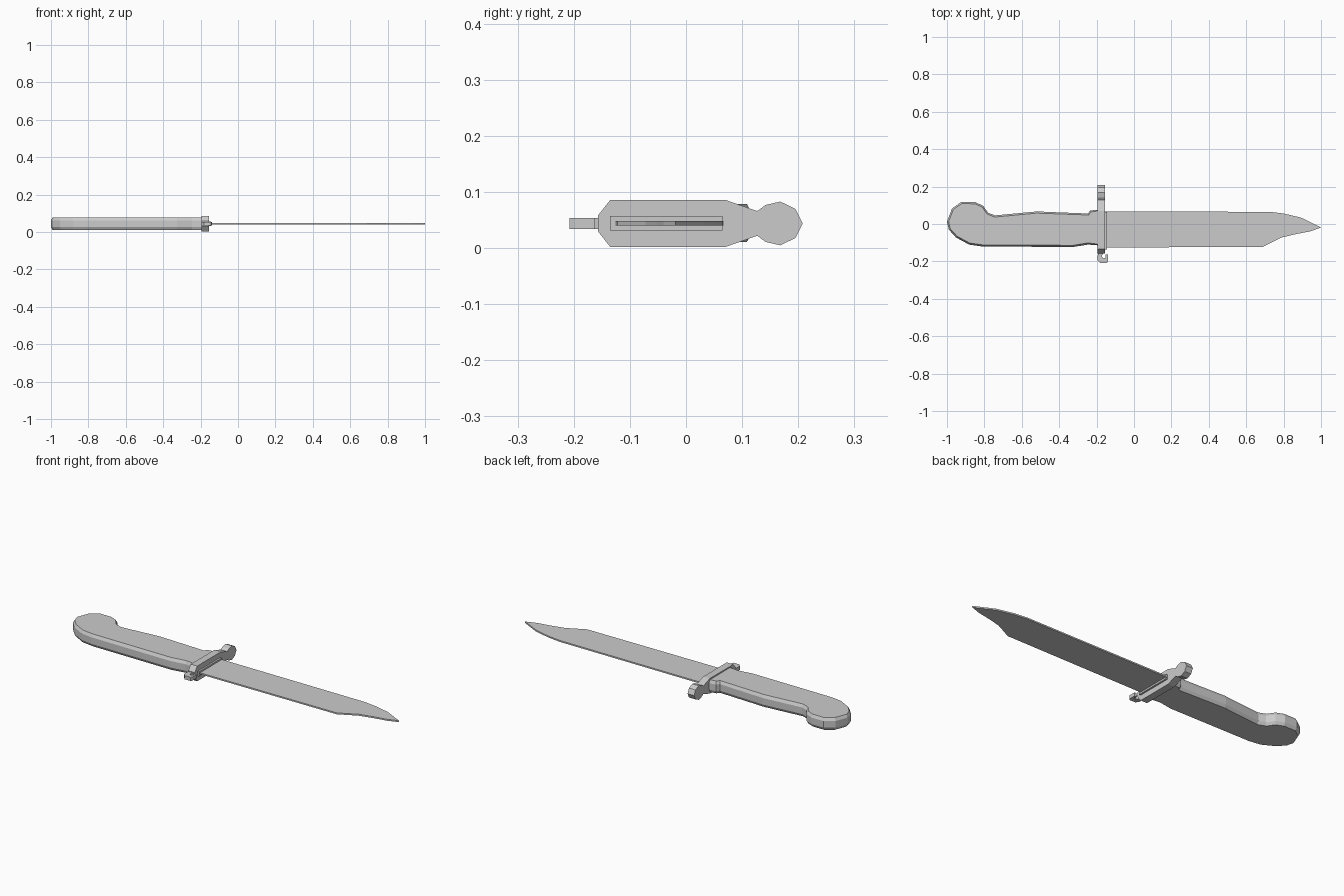
import bpy, bmesh
from mathutils import Vector

if "Cube" in bpy.data.objects:
    bpy.data.objects.remove(bpy.data.objects["Cube"])

MID = 0.044  # height of the blade plane


def loft(name, rings):
    """Skin a stack of equal-length point rings and cap both ends."""
    bm = bmesh.new()
    rows = [[bm.verts.new(p) for p in ring] for ring in rings]
    n = len(rows[0])
    for a, b in zip(rows, rows[1:]):
        for i in range(n):
            j = (i + 1) % n
            bm.faces.new((a[i], a[j], b[j], b[i]))
    bm.faces.new(rows[0][::-1])
    bm.faces.new(rows[-1])
    bmesh.ops.recalc_face_normals(bm, faces=bm.faces[:])
    mesh = bpy.data.meshes.new(name)
    bm.to_mesh(mesh)
    bm.free()
    ob = bpy.data.objects.new(name, mesh)
    bpy.context.collection.objects.link(ob)
    return ob


def inset(pts, d):
    """Move a clockwise outline inward by d."""
    out = []
    for i, p in enumerate(pts):
        p = Vector(p)
        e1 = (p - Vector(pts[i - 1])).normalized()
        e2 = (Vector(pts[(i + 1) % len(pts)]) - p).normalized()
        n = (Vector((e1.y, -e1.x)) + Vector((e2.y, -e2.x))).normalized()
        out.append(tuple(p + n * d))
    return out


def plate(name, pts, half):
    return loft(name, [[(x, y, MID + s * half) for x, y in pts] for s in (-1, 1)])


def cross_plate(name, pts, x0, x1):
    return loft(name, [[(x, y, z) for y, z in pts] for x in (x0, x1)])


# Handle: grip with rounded, hooked pommel and chamfered rims (clockwise outline)
grip = [(-0.18, -0.115), (-0.246, -0.11), (-0.326, -0.123), (-0.813, -0.12),
        (-0.882, -0.11), (-0.952, -0.072), (-0.99, -0.03), (-1.0, 0.013),
        (-0.973, 0.083), (-0.925, 0.117), (-0.85, 0.117), (-0.807, 0.098),
        (-0.78, 0.06), (-0.743, 0.046), (-0.52, 0.067), (-0.246, 0.056),
        (-0.235, 0.072), (-0.18, 0.077)]
small = inset(grip, 0.009)
loft("handle", [[(x, y, z) for x, y in ring] for ring, z in
                ((small, 0.011), (grip, 0.027), (grip, 0.063), (small, 0.079))])

# Blade: thin clip-point plate
blade = [(-0.18, 0.067), (0.727, 0.065), (0.80, 0.056), (0.893, 0.034),
         (1.0, -0.019), (0.94, -0.04), (0.87, -0.053), (0.79, -0.072),
         (0.69, -0.122), (-0.18, -0.126)]
plate("blade", blade, 0.004)

# Guard: cross bar tapering to a round upper lug, symmetric about the blade plane
half = [(-0.157, 0.014), (-0.135, 0.042), (0.07, 0.042), (0.127, 0.022),
        (0.142, 0.033), (0.168, 0.039), (0.195, 0.026), (0.208, 0.0)]
bar = [(y, MID + h) for y, h in half] + [(y, MID - h) for y, h in half[-2::-1]]
cross_plate("guard", bar, -0.195, -0.155)

# Collar where the blade enters the guard
collar = [(-0.135, 0.031), (-0.135, 0.057), (0.065, 0.057), (0.065, 0.031)]
cross_plate("blade_collar", collar, -0.16, -0.145)

# Lower hook of the guard
hook = [(-0.193, -0.15), (-0.195, -0.193), (-0.182, -0.208), (-0.145, -0.208),
        (-0.14, -0.2), (-0.14, -0.163), (-0.153, -0.163), (-0.151, -0.18),
        (-0.166, -0.184), (-0.172, -0.171), (-0.16, -0.15)]
plate("guard_hook", hook, 0.01)
